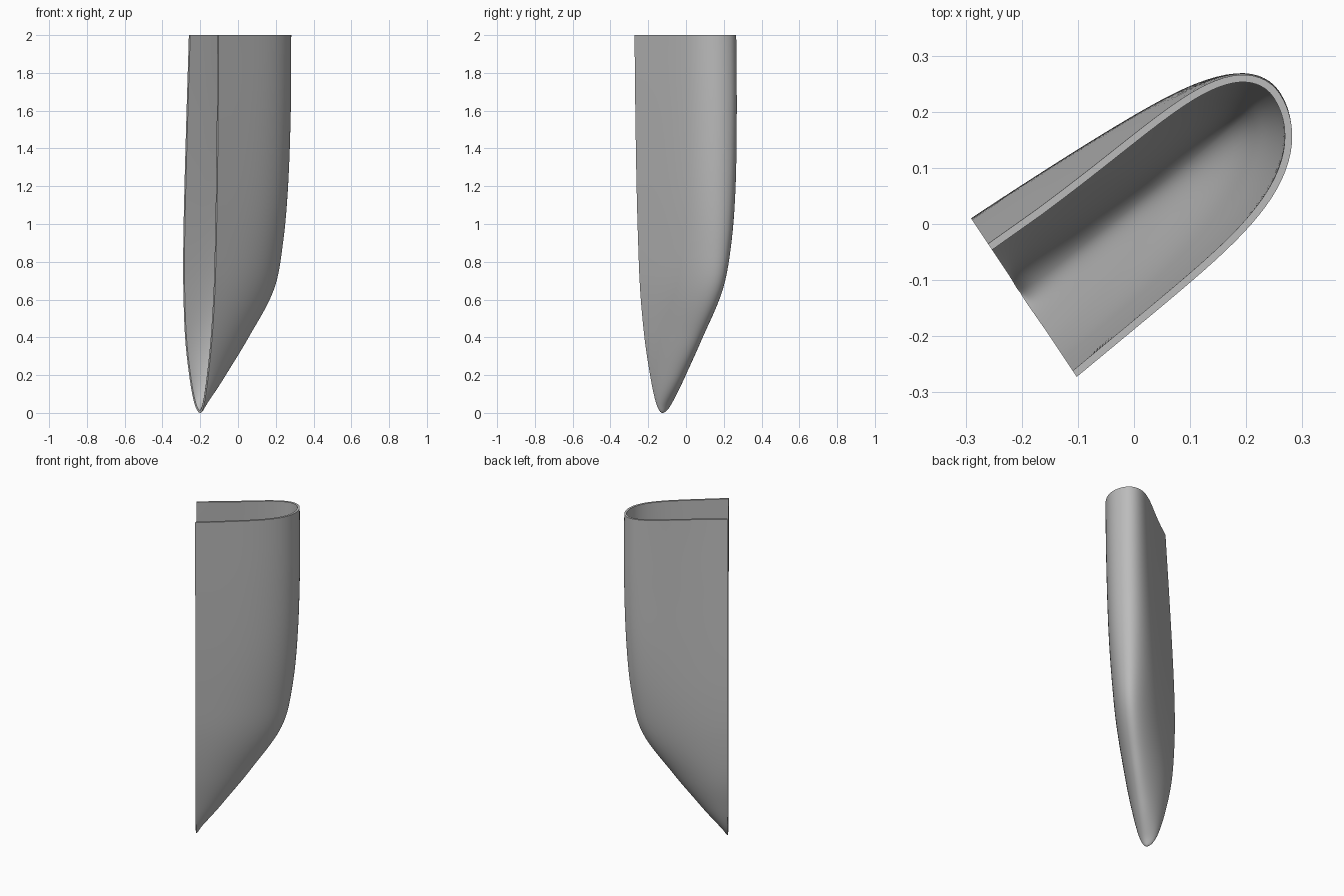
import bpy, bmesh, math
from mathutils import Vector

if "Cube" in bpy.data.objects:
    bpy.data.objects.remove(bpy.data.objects["Cube"], do_unlink=True)

ROWS, SIDE, WALL, CUT = 56, 26, 0.013, -0.236
ALONG = Vector((0.832, 0.555, 0))     # from the open side to the round end
ACROSS = Vector((0.555, -0.832, 0))

# height, end reach, end centre, left edge, right edge, left swell, right swell, squareness
STATIONS = [
    (0.0, -0.236, -0.007, -0.007, -0.007, 0, 0, 2),
    (0.05, -0.196, -0.012, -0.062, 0.032, 0.042, 0.04, 2),
    (0.2, -0.072, -0.02, -0.112, 0.071, 0.075, 0.075, 2),
    (0.4, 0.08, -0.03, -0.151, 0.107, 0.09, 0.1, 2.3),
    (0.66, 0.25, -0.045, -0.168, 0.135, 0.105, 0.13, 3),
    (0.9, 0.305, -0.053, -0.168, 0.147, 0.115, 0.145, 4),
    (1.2, 0.333, -0.055, -0.157, 0.157, 0.12, 0.155, 5),
    (1.6, 0.346, -0.053, -0.137, 0.165, 0.12, 0.16, 5.5),
    (2.0, 0.345, -0.05, -0.115, 0.17, 0.118, 0.16, 6),
]
KNOTS = [math.sqrt(s[0] / 2) for s in STATIONS]


def slope(i, k):
    a, b = max(i - 1, 0), min(i + 1, len(KNOTS) - 1)
    return (STATIONS[b][k] - STATIONS[a][k]) / (KNOTS[b] - KNOTS[a])


def station(s):
    """Smoothly blended section values at s, the root of the height fraction."""
    i = max(j for j in range(len(KNOTS) - 1) if KNOTS[j] <= s)
    h = KNOTS[i + 1] - KNOTS[i]
    t = (s - KNOTS[i]) / h
    return [(1 + 2 * t) * (1 - t) ** 2 * STATIONS[i][k]
            + t * t * (3 - 2 * t) * STATIONS[i + 1][k]
            + h * t * (1 - t) ** 2 * slope(i, k)
            - h * t * t * (1 - t) * slope(i + 1, k) for k in range(1, 8)]


def section(s):
    """One U-shaped row, from the left edge round the end to the right edge."""
    reach, mid, left, right, swell_l, swell_r, n = station(s)
    row = []
    for j in range(-SIDE, SIDE + 1):
        angle = math.pi / 2 * (1 - abs(j) / SIDE) ** 1.7
        f, g = math.sin(angle) ** (2 / n), math.cos(angle)
        if j < 0:
            w = -((mid - left) * (1 - f ** 1.7) + swell_l * f ** 1.7)
        else:
            w = (right - mid) * (1 - f) + swell_r * f
        row.append(Vector((CUT + (reach - CUT) * f, mid + w * g, 2 * s * s)))
    return row


outer = [section(i / ROWS) for i in range(ROWS + 1)]
last = 2 * SIDE


def inner_point(i, j):
    """Offset inwards, keeping the open side and the top rim flat."""
    p = outer[i][j]
    if i == 0:
        return p + Vector((0, 0, WALL * 1.3))
    du = outer[i][min(j + 1, last)] - outer[i][max(j - 1, 0)]
    dz = outer[min(i + 1, ROWS)][j] - outer[i - 1][j]
    normal = du.cross(dz)
    if normal.dot(Vector((CUT, outer[i][SIDE].y, p.z + 0.3)) - p) < 0:
        normal.negate()
    if j in (0, last):
        normal.x = 0
    if i == ROWS:
        normal.z = 0
    return p + normal.normalized() * WALL


# Shell: outer and inner skins joined along the open side and the top rim
bm = bmesh.new()


def add(p):
    return bm.verts.new(ALONG * p.x + ACROSS * p.y + Vector((0, 0, p.z)))


loops = []
for i in range(ROWS + 1):
    ring = [add(p) for p in outer[i]]
    ring += [add(inner_point(i, j)) for j in range(last, -1, -1)]
    loops.append(ring)
count = len(loops[0])
for low, high in zip(loops, loops[1:]):
    for j in range(count):
        k = (j + 1) % count
        bm.faces.new((low[j], low[k], high[k], high[j]))
top = loops[-1]
for j in range(last):
    bm.faces.new((top[j], top[j + 1], top[count - 2 - j], top[count - 1 - j]))
bmesh.ops.remove_doubles(bm, verts=bm.verts[:], dist=0.00005)
bmesh.ops.recalc_face_normals(bm, faces=bm.faces[:])

mesh = bpy.data.meshes.new("curved_shell")
bm.to_mesh(mesh)
bm.free()
shell = bpy.data.objects.new("curved_shell", mesh)
bpy.context.collection.objects.link(shell)

# Plain grey finish
grey = bpy.data.materials.new("plain_grey")
grey.use_nodes = True
colour = (0.5, 0.5, 0.5, 1)
grey.diffuse_color = colour
grey.node_tree.nodes["Principled BSDF"].inputs["Base Color"].default_value = colour
mesh.materials.append(grey)

bpy.ops.object.select_all(action="DESELECT")
shell.select_set(True)
bpy.context.view_layer.objects.active = shell
bpy.ops.object.shade_smooth_by_angle(angle=math.radians(35))
